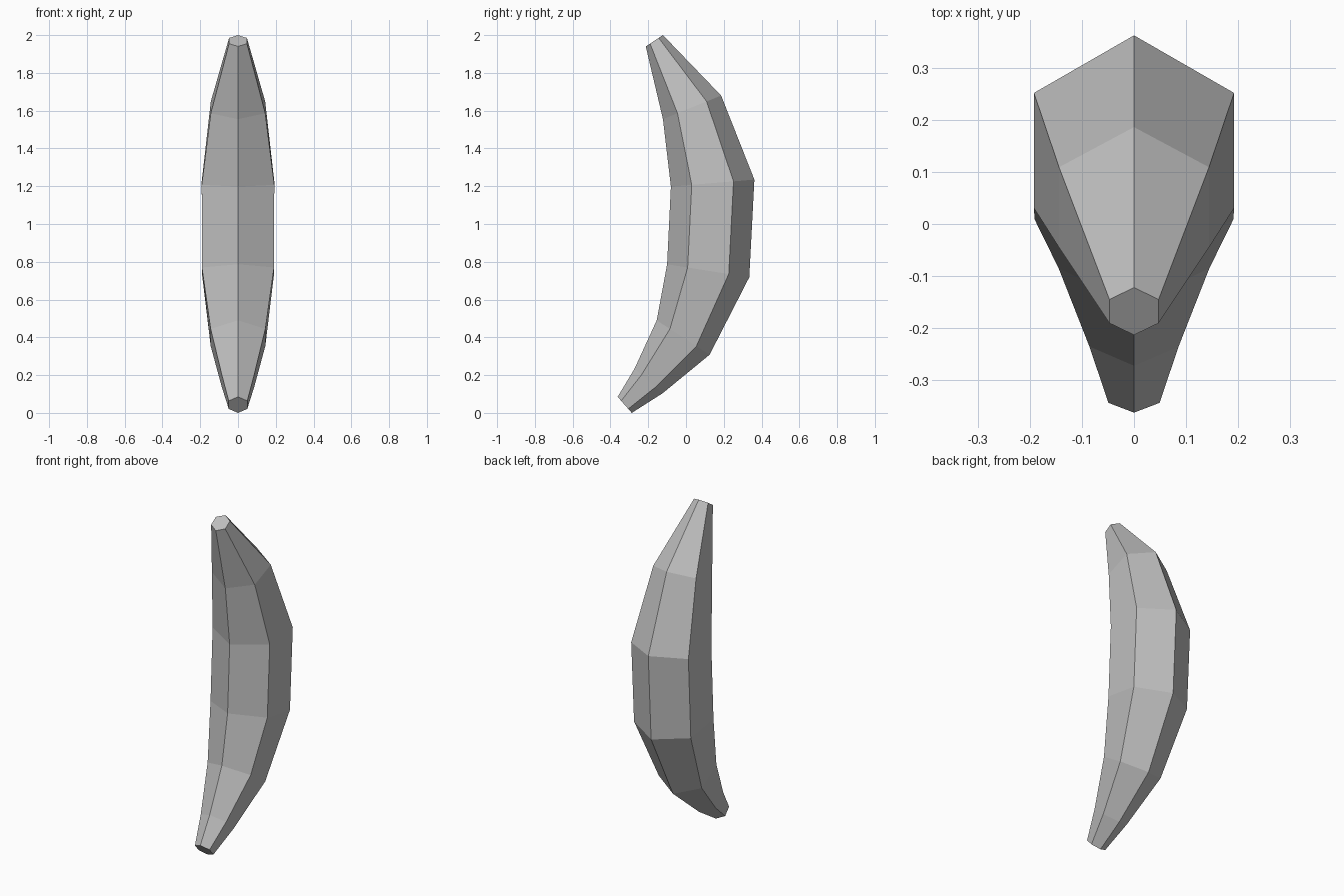
import bpy, bmesh
from mathutils import Vector

if "Cube" in bpy.data.objects:
    bpy.data.objects.remove(bpy.data.objects["Cube"])

# Cross-sections from bottom to top: front ridge (y, z), back ridge (y, z)
RINGS = [
    ((-0.362, 0.085), (-0.287, 0.000)),
    ((-0.272, 0.235), (-0.125, 0.103)),
    ((-0.155, 0.490), (0.125, 0.308)),
    ((-0.100, 0.787), (0.335, 0.718)),
    ((-0.080, 1.198), (0.362, 1.235)),
    ((-0.122, 1.555), (0.186, 1.680)),
    ((-0.213, 1.940), (-0.122, 2.000)),
]

skin = bpy.data.materials.new("light grey")
skin.diffuse_color = (0.52, 0.52, 0.52, 1)
skin.use_nodes = True
skin.node_tree.nodes["Principled BSDF"].inputs["Base Color"].default_value = skin.diffuse_color


def hexagon(bm, front, back):
    """Hexagon with corners on the front and back ridges."""
    f, b = Vector((0, *front)), Vector((0, *back))
    side = Vector(((b - f).length * 0.433, 0, 0))
    q1, q3 = f.lerp(b, 0.25), f.lerp(b, 0.75)
    return [bm.verts.new(p) for p in (f, q1 + side, q3 + side, b, q3 - side, q1 - side)]


# Curved six-sided fruit body with flat ends
bm = bmesh.new()
rings = [hexagon(bm, f, b) for f, b in RINGS]
for low, high in zip(rings, rings[1:]):
    for i in range(6):
        j = (i + 1) % 6
        bm.faces.new((low[i], low[j], high[j], high[i]))
bm.faces.new(rings[0][::-1])
bm.faces.new(rings[-1])
bmesh.ops.recalc_face_normals(bm, faces=bm.faces)

mesh = bpy.data.meshes.new("banana")
bm.to_mesh(mesh)
bm.free()
mesh.materials.append(skin)
bpy.context.collection.objects.link(bpy.data.objects.new("banana", mesh))
